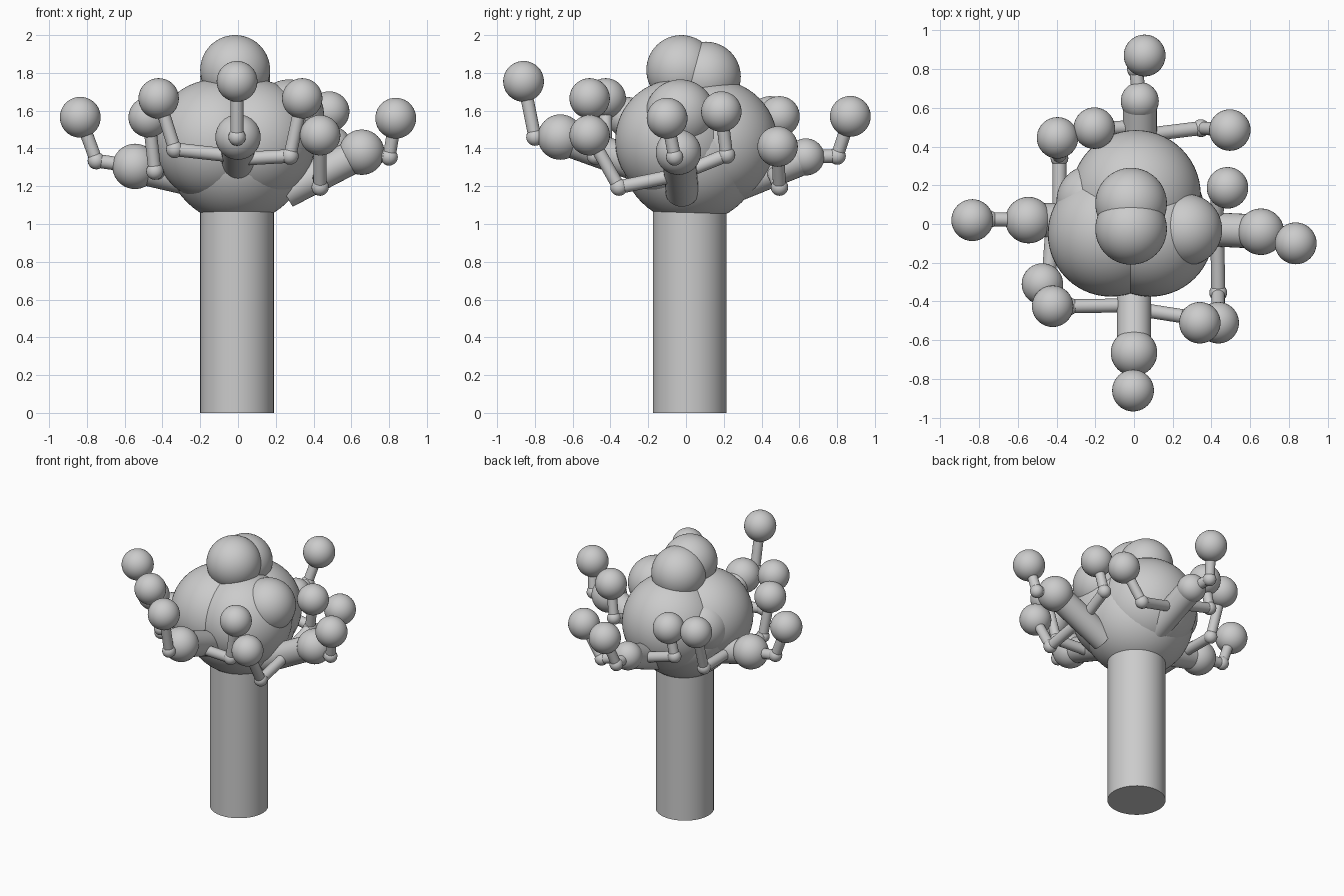
import bpy
from mathutils import Vector


def smooth(ob, name):
    ob.name = name
    bpy.ops.object.shade_smooth_by_angle()
    return ob


def ball(name, c, r, seg=40):
    bpy.ops.mesh.primitive_uv_sphere_add(segments=seg, ring_count=seg // 2, radius=r, location=c)
    return smooth(bpy.context.object, name)


def rod(name, a, b, r, sides=24):
    a, b = Vector(a), Vector(b)
    d = b - a
    bpy.ops.mesh.primitive_cylinder_add(vertices=sides, radius=r, depth=d.length, location=(a + b) / 2)
    ob = bpy.context.object
    ob.rotation_euler = d.to_track_quat('Z', 'Y').to_euler()
    return smooth(ob, name)


# Trunk
rod("trunk", (-0.005, 0.02, 0), (-0.005, 0.02, 1.15), 0.195, 48)

# Canopy: large overlapping lobes with smaller ones on top and at the sides
canopy = [
    ((-0.005, 0.03, 1.38), 0.375),
    ((0.01, 0.15, 1.43), 0.335),
    ((-0.12, -0.05, 1.44), 0.325),
    ((0.085, -0.05, 1.44), 0.325),
    ((-0.015, -0.025, 1.815), 0.185),
    ((-0.015, 0.105, 1.78), 0.185),
    ((0.27, -0.03, 1.58), 0.185),
    ((-0.215, 0.12, 1.45), 0.185),
]
for c, r in canopy:
    ball("canopy_lobe", c, r, 56)

# Main branches: thick limb start, leaf cluster, its radius, elbow, tip cluster
branches = {
    "front": ((0, -0.22, 1.30), (0, -0.665, 1.46), 0.12, (-0.005, -0.80, 1.46), (-0.005, -0.86, 1.755)),
    "right": ((0.25, -0.02, 1.17), (0.655, -0.04, 1.38), 0.12, (0.80, -0.06, 1.355), (0.835, -0.10, 1.56)),
    "left": ((-0.22, 0.02, 1.23), (-0.545, 0.02, 1.305), 0.12, (-0.75, 0.025, 1.335), (-0.835, 0.02, 1.565)),
    "back": ((0.03, 0.25, 1.20), (0.03, 0.635, 1.355), 0.098, (0.01, 0.80, 1.36), (0.055, 0.87, 1.57)),
}
for n, (start, leaf, r, elbow, tip) in branches.items():
    rod(n + "_limb", start, leaf, 0.088, 32)
    ball(n + "_leaf_cluster", leaf, r)
    rod(n + "_twig_lower", leaf, elbow, 0.036)
    ball(n + "_twig_elbow", elbow, 0.046, 20)
    rod(n + "_twig_upper", elbow, tip, 0.034)
    ball(n + "_tip_cluster", tip, 0.108)

# Side twigs: start on a limb, elbow, leaf ball
twigs = [
    ((-0.02, -0.42, 1.36), (-0.335, -0.425, 1.395), (-0.42, -0.425, 1.665)),
    ((0.02, -0.44, 1.345), (0.275, -0.48, 1.36), (0.34, -0.51, 1.665)),
    ((0.43, -0.04, 1.26), (0.435, -0.355, 1.195), (0.435, -0.51, 1.47)),
    ((0.42, -0.02, 1.27), (0.44, 0.215, 1.365), (0.483, 0.187, 1.595)),
    ((-0.42, 0.0, 1.27), (-0.44, -0.27, 1.28), (-0.473, -0.31, 1.565)),
    ((-0.385, 0.04, 1.27), (-0.385, 0.34, 1.265), (-0.395, 0.445, 1.57)),
    ((0.0, 0.50, 1.30), (-0.25, 0.49, 1.37), (-0.205, 0.495, 1.57)),
    ((0.06, 0.46, 1.28), (0.345, 0.495, 1.195), (0.495, 0.485, 1.41)),
]
for start, elbow, tip in twigs:
    rod("side_twig_lower", start, elbow, 0.036)
    ball("side_twig_elbow", elbow, 0.046, 20)
    rod("side_twig_upper", elbow, tip, 0.034)
    ball("side_leaf_cluster", tip, 0.107)
